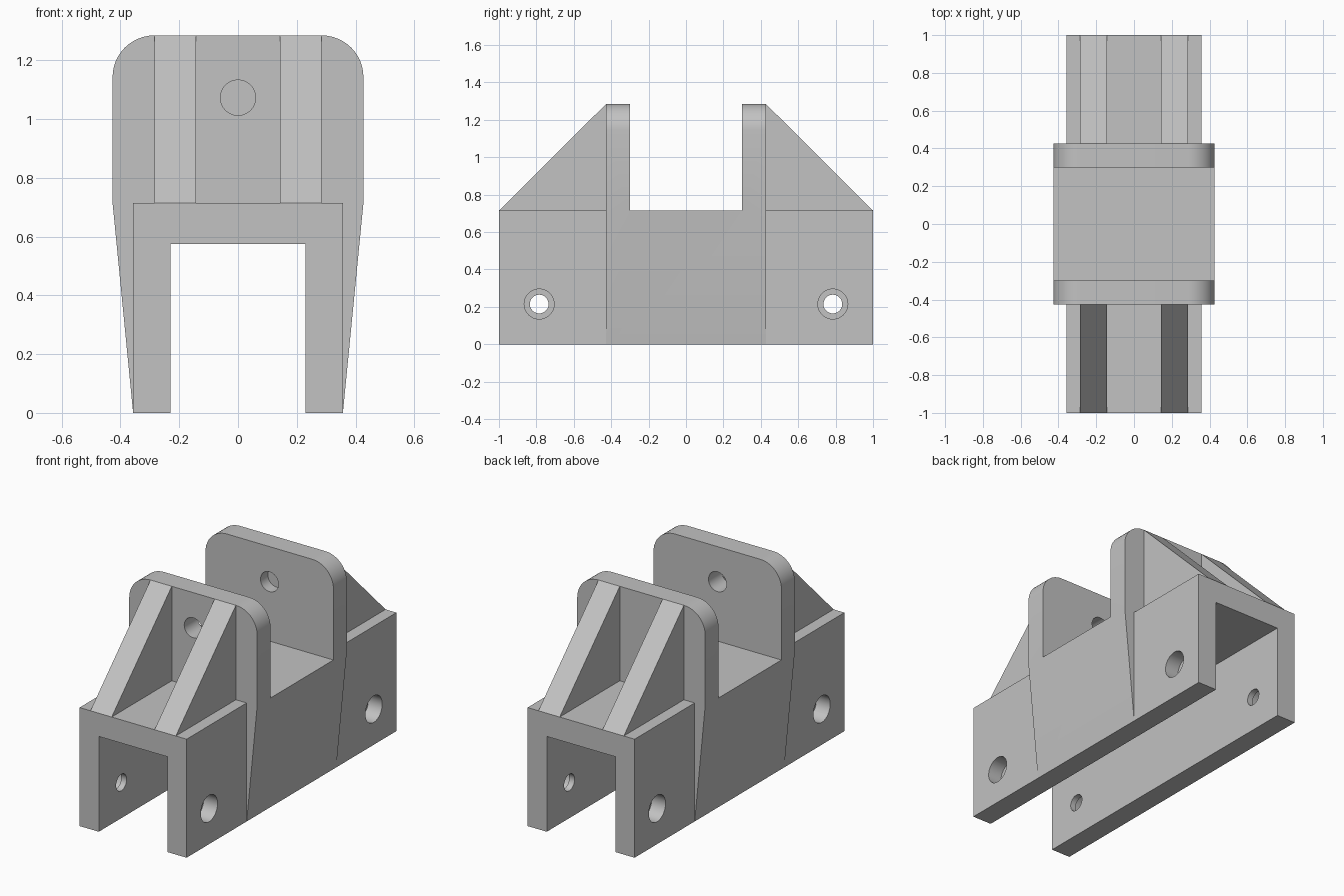
import bpy, bmesh
from math import sin, cos, pi
from mathutils import Vector

cube = bpy.data.objects.get("Cube")
if cube:
    bpy.data.objects.remove(cube, do_unlink=True)

grey = bpy.data.materials.new("plain_grey")
grey.use_nodes = True
colour = (0.54, 0.54, 0.54, 1)
grey.diffuse_color = colour
grey.node_tree.nodes["Principled BSDF"].inputs["Base Color"].default_value = colour

# Main dimensions
HALF, DECK, CEIL = 0.357, 0.715, 0.575
INNER = 0.229
WIDE, TOP, R = 0.427, 1.285, 0.142
NOTCH, PLATE = 0.30, 0.427


def prism(name, points, start, depth):
    """Closed 3D outline swept along a vector."""
    bm = bmesh.new()
    face = bm.faces.new([bm.verts.new(Vector(p) + Vector(start)) for p in points])
    out = bmesh.ops.extrude_face_region(bm, geom=[face])
    moved = [v for v in out["geom"] if isinstance(v, bmesh.types.BMVert)]
    bmesh.ops.translate(bm, verts=moved, vec=depth)
    bmesh.ops.recalc_face_normals(bm, faces=bm.faces)
    mesh = bpy.data.meshes.new(name)
    bm.to_mesh(mesh)
    bm.free()
    mesh.materials.append(grey)
    ob = bpy.data.objects.new(name, mesh)
    bpy.context.collection.objects.link(ob)
    return ob


def cylinder(name, radius, start, depth):
    """Round cutter whose axis follows the depth vector."""
    turn = Vector((0, 0, 1)).rotation_difference(Vector(depth))
    ring = [turn @ Vector((radius * cos(a * pi / 24), radius * sin(a * pi / 24), 0))
            for a in range(48)]
    return prism(name, ring, start, depth)


def cut(target, cutter):
    cutter.hide_render = True
    mod = target.modifiers.new("cut", 'BOOLEAN')
    mod.operation, mod.solver, mod.object = 'DIFFERENCE', 'EXACT', cutter
    bpy.context.view_layer.objects.active = target
    bpy.ops.object.modifier_apply(modifier=mod.name)
    bpy.data.objects.remove(cutter, do_unlink=True)


def smooth(ob):
    bpy.ops.object.select_all(action='DESELECT')
    ob.select_set(True)
    bpy.context.view_layer.objects.active = ob
    bpy.ops.object.shade_smooth_by_angle(angle=pi / 6)


def mirrored(half):
    """Right half outline (x, z) completed with its mirror image."""
    full = half + [(-x, z) for x, z in reversed(half)]
    return [(x, 0, z) for x, z in full]


# Inverted U channel running the whole length
channel = prism("channel_body",
                mirrored([(INNER, CEIL), (INNER, 0), (HALF, 0), (HALF, DECK)]),
                (0, -1, 0), (0, 2, 0))

# Counterbored screw holes in both channel walls
for side in (-1, 1):
    for y in (-0.785, 0.785):
        cut(channel, cylinder("screw_hole", 0.05, (side * 0.15, y, 0.215), (side * 0.3, 0, 0)))
        cut(channel, cylinder("counterbore", 0.08, (side * 0.265, y, 0.215), (side * 0.2, 0, 0)))
smooth(channel)

# Tapered saddle with two rounded upright plates
arc = [(WIDE - R + R * cos(a * pi / 24), TOP - R + R * sin(a * pi / 24)) for a in range(13)]
saddle = prism("saddle_plates",
               mirrored([(0.32, 0.65), (0.32, 0), (HALF, 0), (WIDE, DECK)] + arc),
               (0, -PLATE, 0), (0, 2 * PLATE, 0))
cut(saddle, prism("saddle_notch", mirrored([(0.6, DECK), (0.6, 1.5)]),
                  (0, -NOTCH, 0), (0, 2 * NOTCH, 0)))

# Pin hole: through the front plate, blind in the back plate
cut(saddle, cylinder("pin_hole", 0.06, (0, -0.6, 1.073), (0, 0.97, 0)))
smooth(saddle)

# Triangular ribs bracing each plate
for end, place in ((-1, "front"), (1, "back")):
    for x, side in ((-0.285, "right"), (0.143, "left")):
        outline = [(0, end * PLATE, DECK), (0, end, DECK), (0, end * PLATE, TOP)]
        prism(f"{place}_{side}_rib", outline, (x, 0, 0), (0.142, 0, 0))
